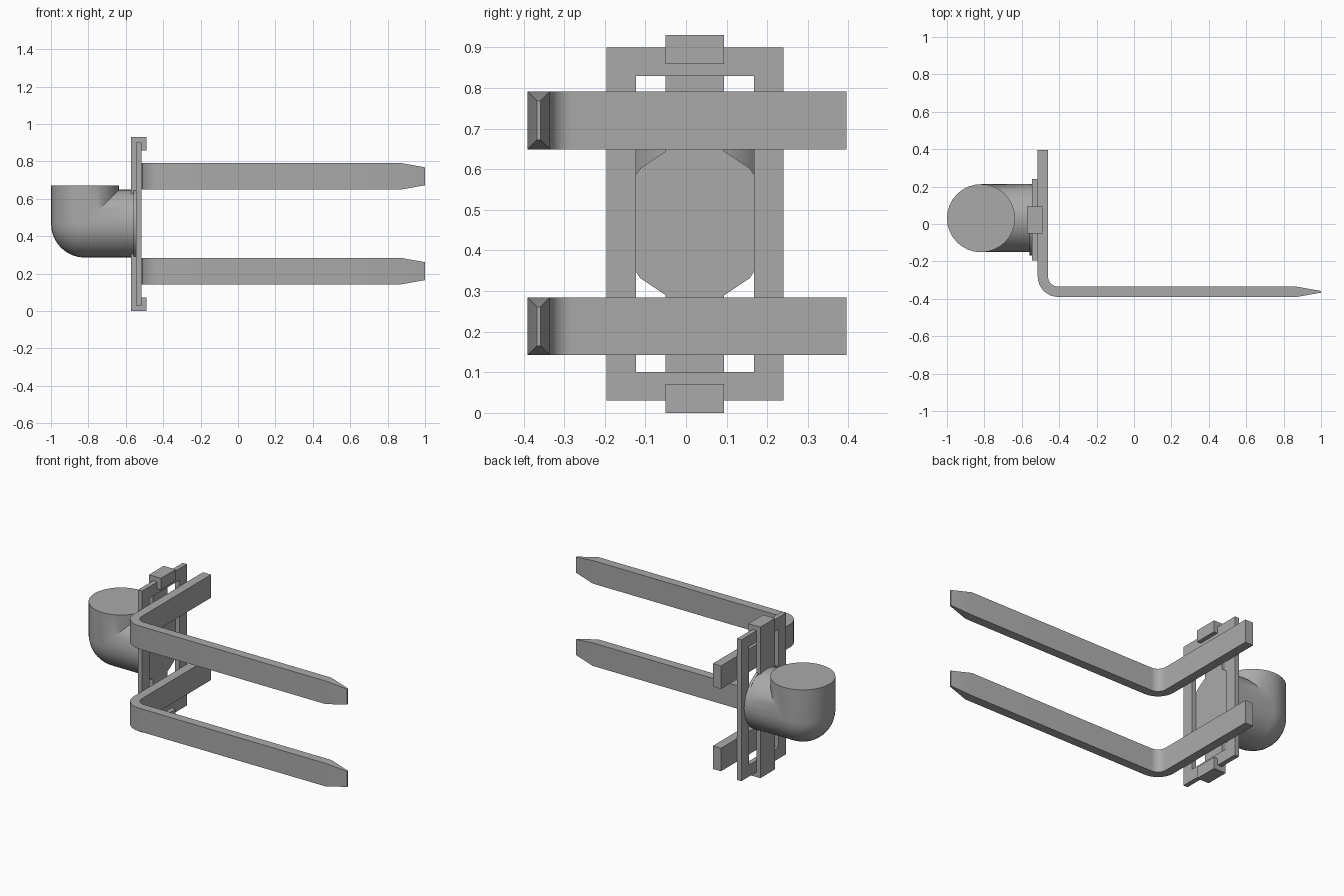
import bpy, bmesh, math
from mathutils import Vector

if "Cube" in bpy.data.objects:
    bpy.data.objects.remove(bpy.data.objects["Cube"], do_unlink=True)

steel = bpy.data.materials.new("steel grey")
steel.use_nodes = True
steel.diffuse_color = (0.4, 0.4, 0.4, 1)
steel.node_tree.nodes["Principled BSDF"].inputs["Base Color"].default_value = (0.4, 0.4, 0.4, 1)

MID_Y, MID_Z = 0.022, 0.465


def finish(bm, name, smooth=False):
    bmesh.ops.remove_doubles(bm, verts=bm.verts, dist=1e-5)
    bmesh.ops.recalc_face_normals(bm, faces=bm.faces)
    mesh = bpy.data.meshes.new(name)
    bm.to_mesh(mesh)
    bm.free()
    mesh.materials.append(steel)
    obj = bpy.data.objects.new(name, mesh)
    bpy.context.collection.objects.link(obj)
    if smooth:
        bpy.ops.object.select_all(action='DESELECT')
        obj.select_set(True)
        bpy.context.view_layer.objects.active = obj
        bpy.ops.object.shade_smooth_by_angle(angle=math.radians(35))
    return obj


def loft(name, rings, smooth=True):
    """Skin closed rings of equal length and cap both ends."""
    bm = bmesh.new()
    loops = [[bm.verts.new(p) for p in ring] for ring in rings]
    n = len(loops[0])
    for a, b in zip(loops, loops[1:]):
        for i in range(n):
            j = (i + 1) % n
            bm.faces.new((a[i], a[j], b[j], b[i]))
    bm.faces.new(loops[0])
    bm.faces.new(loops[-1])
    bmesh.ops.dissolve_degenerate(bm, dist=1e-5, edges=bm.edges)
    return finish(bm, name, smooth)


def prism(name, outline, y0, y1):
    """Extrude an x-z outline along y."""
    return loft(name, [[(x, y, z) for x, z in outline] for y in (y0, y1)], False)


# Fork tines: an L-shaped sweep with a rounded heel and a tapered tip
def fork(name, zc):
    def section(outer, inner, half=0.071):
        return [(*outer, zc - half), (*inner, zc - half), (*inner, zc + half), (*outer, zc + half)]

    heel = Vector((-0.405, -0.28))
    rings = [section((-0.515, 0.395), (-0.46, 0.395))]
    for i in range(9):
        a = math.pi + i * math.pi / 16
        d = Vector((math.cos(a), math.sin(a)))
        rings.append(section(heel + d * 0.11, heel + d * 0.055))
    rings.append(section((0.87, -0.39), (0.87, -0.335)))
    rings.append(section((1.0, -0.367), (1.0, -0.358), 0.048))
    loft(name, rings)


fork("upper_fork", 0.72)
fork("lower_fork", 0.213)

# Carriage frame: rectangular plate with a rectangular window
bm = bmesh.new()
corners = [(-1, -1), (1, -1), (1, 1), (-1, 1)]
grid = [[[bm.verts.new((x, MID_Y + sy * hy, MID_Z + sz * hz)) for sy, sz in corners]
         for hy, hz in ((0.218, 0.435), (0.145, 0.364))] for x in (-0.545, -0.516)]
for i in range(4):
    j = (i + 1) % 4
    for outer, inner in grid:
        bm.faces.new((outer[i], outer[j], inner[j], inner[i]))
    for k in (0, 1):
        bm.faces.new((grid[0][k][i], grid[0][k][j], grid[1][k][j], grid[1][k][i]))
finish(bm, "carriage_frame")

# Clamp bar: one C-shaped profile hooked over both ends of the frame
hook = [(-0.572, 0.465), (-0.49, 0.465), (-0.49, 0.394), (-0.516, 0.394),
        (-0.516, 0.436), (-0.545, 0.436)]
half = [(x, MID_Z + z) for x, z in hook]
other = [(x, MID_Z - z) for x, z in reversed(hook)]
prism("clamp_bar", half + other, MID_Y - 0.072, MID_Y + 0.072)

# Pipe elbow: mitred on the inside, rounded on the outside
R, CX, CY, CZ, SIDES = 0.182, -0.818, 0.031, 0.467, 32
circle = [(R * math.cos(t), R * math.sin(t))
          for t in (2 * math.pi * i / SIDES for i in range(SIDES))]
rings = [[(CX + u, CY + v, 0.67) for u, v in circle]]
for k in range(9):
    a = k * math.pi / 16
    rings.append([(CX + u, CY + v, CZ + u) if u > 0 else
                  (CX + u * math.cos(a), CY + v, CZ + u * math.sin(a)) for u, v in circle])
rings.append([(-0.55, CY + v, CZ + u) for u, v in circle])
loft("pipe_elbow", rings)

# Mounting flange seated behind the frame window
flange = [(0.191 * math.cos(i * math.pi / 8), 0.191 * math.sin(i * math.pi / 8)) for i in range(16)]
loft("mounting_flange", [[(x, MID_Y + u, CZ + v) for u, v in flange] for x in (-0.56, -0.543)])
